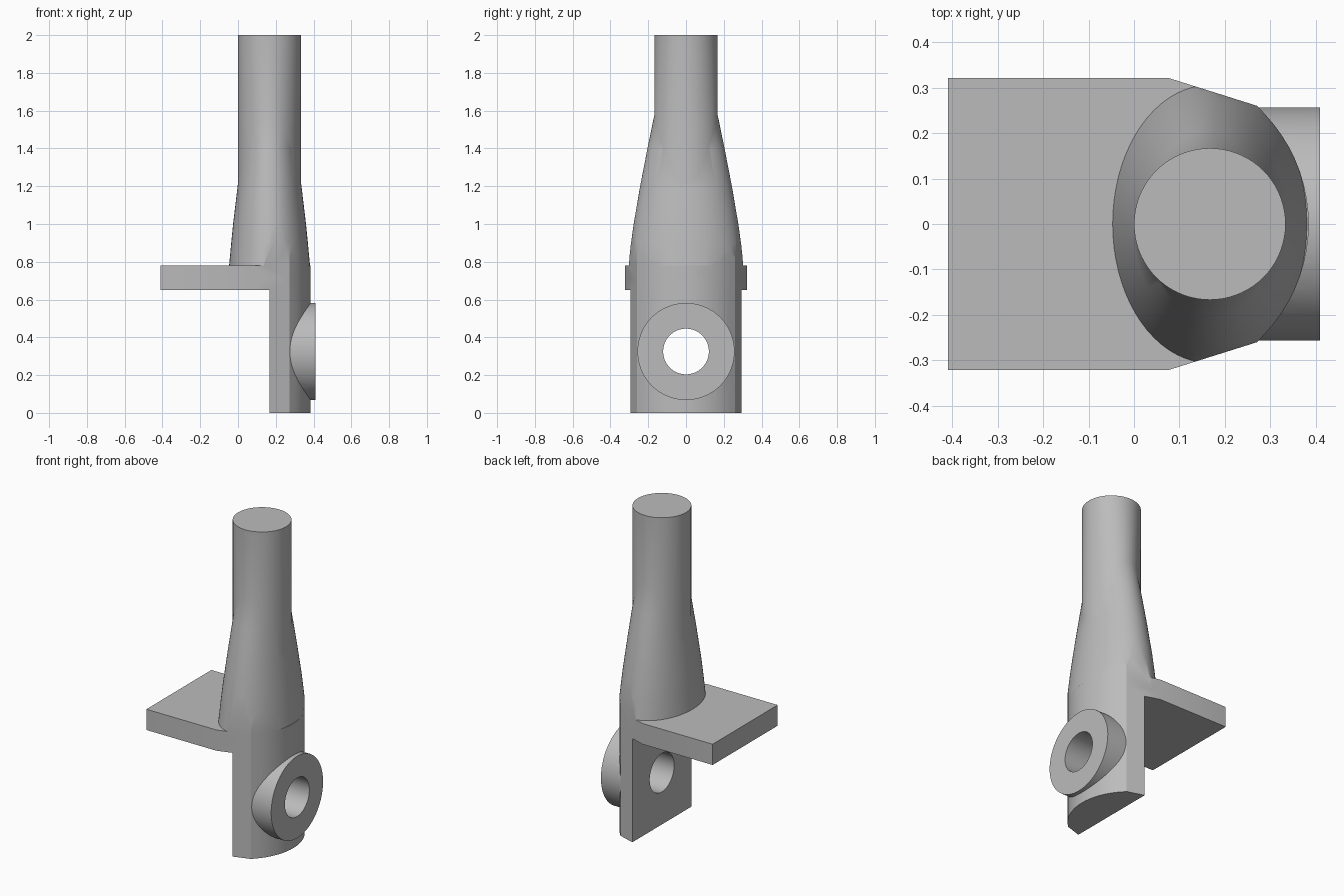
import bpy, bmesh, math
from mathutils import Matrix

if "Cube" in bpy.data.objects:
    bpy.data.objects.remove(bpy.data.objects["Cube"])

AXIS_X = 0.167      # shank axis, also the flat face of the lower block
SEGMENTS = 72

grey = bpy.data.materials.new("plain grey")
grey.use_nodes = True
grey.diffuse_color = (0.5, 0.5, 0.5, 1)
grey.node_tree.nodes["Principled BSDF"].inputs["Base Color"].default_value = (0.5, 0.5, 0.5, 1)


def loft(name, rings):
    """Capped solid through rings of matching points."""
    bm = bmesh.new()
    loops = [[bm.verts.new(p) for p in ring] for ring in rings]
    count = len(loops[0])
    for low, high in zip(loops, loops[1:]):
        for i in range(count):
            j = (i + 1) % count
            bm.faces.new((low[i], low[j], high[j], high[i]))
    bm.faces.new(loops[0][::-1])
    bm.faces.new(loops[-1])
    bmesh.ops.recalc_face_normals(bm, faces=bm.faces)
    mesh = bpy.data.meshes.new(name)
    bm.to_mesh(mesh)
    bm.free()
    mesh.materials.append(grey)
    obj = bpy.data.objects.new(name, mesh)
    bpy.context.collection.objects.link(obj)
    return obj


def ellipse(rx, ry, z, x=AXIS_X):
    steps = [2 * math.pi * i / SEGMENTS for i in range(SEGMENTS)]
    return [(x + rx * math.cos(a), ry * math.sin(a), z) for a in steps]


def prism(name, outline, bottom, top):
    return loft(name, [[(x, y, z) for x, y in outline] for z in (bottom, top)])


def cylinder_x(name, radius, x0, x1, z):
    """Cylinder lying along x."""
    rings = [[(x, py, z + px) for px, py, _ in ellipse(radius, radius, 0, 0)] for x in (x0, x1)]
    return loft(name, rings)


def combine(target, other, operation):
    mod = target.modifiers.new(operation.lower(), 'BOOLEAN')
    mod.operation = operation
    mod.solver = 'EXACT'
    mod.object = other
    bpy.context.view_layer.objects.active = target
    bpy.ops.object.modifier_apply(modifier=mod.name)
    bpy.data.objects.remove(other)


# Plan outline: square back, tapering cheeks, rounded nose
half = [(-0.41, 0.322), (0.075, 0.322), (0.272, 0.26)]
nose_radius, nose_centre = 0.351, 0.034
swing = math.asin(0.26 / nose_radius)
steps = 10
nose = [(nose_centre + nose_radius * math.cos(swing * i / steps),
         nose_radius * math.sin(swing * i / steps)) for i in range(steps - 1, -steps, -1)]
outline = half + nose + [(x, -y) for x, y in reversed(half)]

# Plate and lower block: one prism with the underside cut away
body = prism("bracket_body", outline, 0, 0.78)
box = [(-1, -1), (AXIS_X, -1), (AXIS_X, 1), (-1, 1)]
combine(body, prism("underside_cutter", box, -0.5, 0.65), 'DIFFERENCE')

# Elliptical taper trimmed to the plan outline
sections = [(0.70, 0.222, 0.315), (0.78, 0.214, 0.306), (0.90, 0.203, 0.291),
            (1.00, 0.193, 0.277), (1.20, 0.169, 0.243), (1.40, 0.145, 0.204),
            (1.60, 0.118, 0.163)]
taper = loft("taper", [ellipse(rx, ry, z) for z, rx, ry in sections])
combine(taper, prism("taper_trim", outline, 0.5, 1.9), 'INTERSECT')
combine(body, taper, 'UNION')

# Round shank
shank = loft("shank", [ellipse(0.167, 0.167, z) for z in (0.74, 2)])
combine(body, shank, 'UNION')

# Boss and its through hole
combine(body, cylinder_x("boss", 0.257, 0.22, 0.41, 0.325), 'UNION')
combine(body, cylinder_x("hole_cutter", 0.121, 0, 0.6, 0.325), 'DIFFERENCE')

# Smooth round faces, keep the edges crisp
bpy.ops.object.select_all(action='DESELECT')
body.select_set(True)
bpy.context.view_layer.objects.active = body
bpy.ops.object.shade_smooth_by_angle(angle=math.radians(25))
